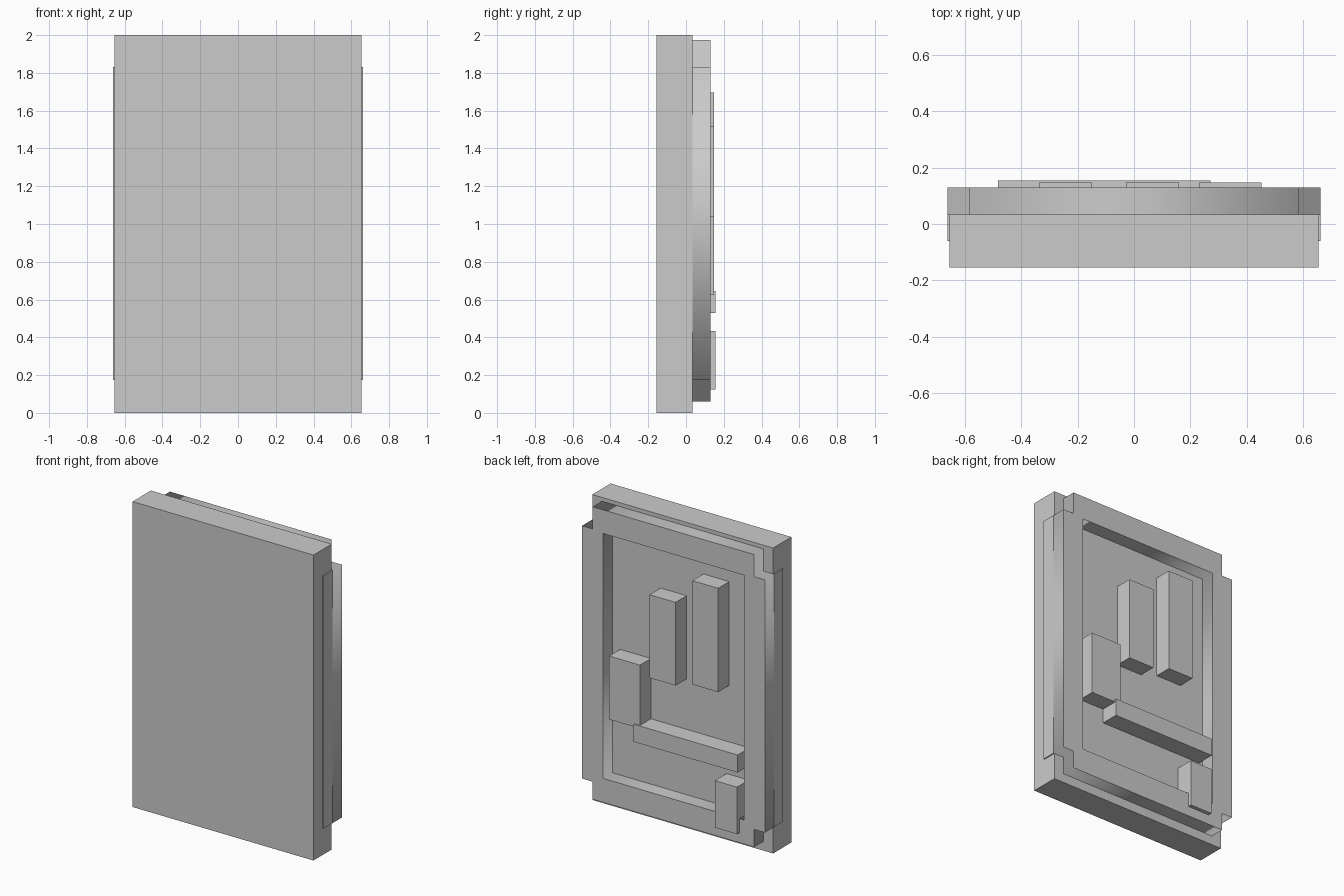
import bpy
from math import pi

if "Cube" in bpy.data.objects:
    bpy.data.objects.remove(bpy.data.objects["Cube"])


def box(name, x0, x1, y0, y1, z0, z1):
    bpy.ops.mesh.primitive_cube_add(size=1, location=((x0 + x1) / 2, (y0 + y1) / 2, (z0 + z1) / 2))
    ob = bpy.context.object
    ob.name = name
    ob.scale = (x1 - x0, y1 - y0, z1 - z0)
    bpy.ops.object.transform_apply(location=False, rotation=False, scale=True)
    return ob


def plate(name, loops, y0, y1):
    """Flat (x, z) outline with holes, given thickness along y."""
    cu = bpy.data.curves.new(name, 'CURVE')
    cu.dimensions = '2D'
    cu.fill_mode = 'BOTH'
    cu.extrude = (y1 - y0) / 2
    for pts in loops:
        sp = cu.splines.new('POLY')
        sp.points.add(len(pts) - 1)
        for p, (x, z) in zip(sp.points, pts):
            p.co = (x, z, 0, 1)
        sp.use_cyclic_u = True
    ob = bpy.data.objects.new(name, cu)
    bpy.context.collection.objects.link(ob)
    ob.location.y = (y0 + y1) / 2
    ob.rotation_euler.x = pi / 2
    bpy.ops.object.select_all(action='DESELECT')
    ob.select_set(True)
    bpy.context.view_layer.objects.active = ob
    bpy.ops.object.convert(target='MESH')


PANEL_BACK, FRAME_BACK = 0.034, 0.13

# Front slab
box("front_panel", -0.655, 0.655, -0.155, PANEL_BACK, 0, 2)

# Raised rear frame with notched corners and a large opening
half = [(0.585, 0.06), (0.585, 0.175), (0.662, 0.175),
        (0.662, 1.83), (0.585, 1.83), (0.585, 1.975)]
outline = half + [(-x, z) for x, z in reversed(half)]
opening = [(-0.51, 0.217), (-0.51, 1.82), (0.51, 1.82), (0.51, 0.217)]
plate("rear_frame", [outline, opening], PANEL_BACK, FRAME_BACK)

# Side lips wrapping forward around the slab edges
for side, x0, x1 in (("left", -0.662, -0.60), ("right", 0.60, 0.662)):
    box(side + "_side_lip", x0, x1, -0.06, PANEL_BACK, 0.175, 1.83)

# Blocks standing in the rear recess: x0, x1, back y, z0, z1
blocks = {
    "tall_block": (-0.337, -0.15, 0.148, 1.015, 1.695),
    "medium_block": (-0.028, 0.16, 0.148, 0.975, 1.52),
    "short_block": (0.23, 0.453, 0.148, 0.625, 1.04),
    "cross_bar": (-0.483, 0.272, 0.155, 0.53, 0.645),
    "lower_block": (-0.478, -0.318, 0.155, 0.125, 0.433),
}
for name, (x0, x1, y1, z0, z1) in blocks.items():
    box(name, x0, x1, PANEL_BACK - 0.01, y1, z0, z1)
